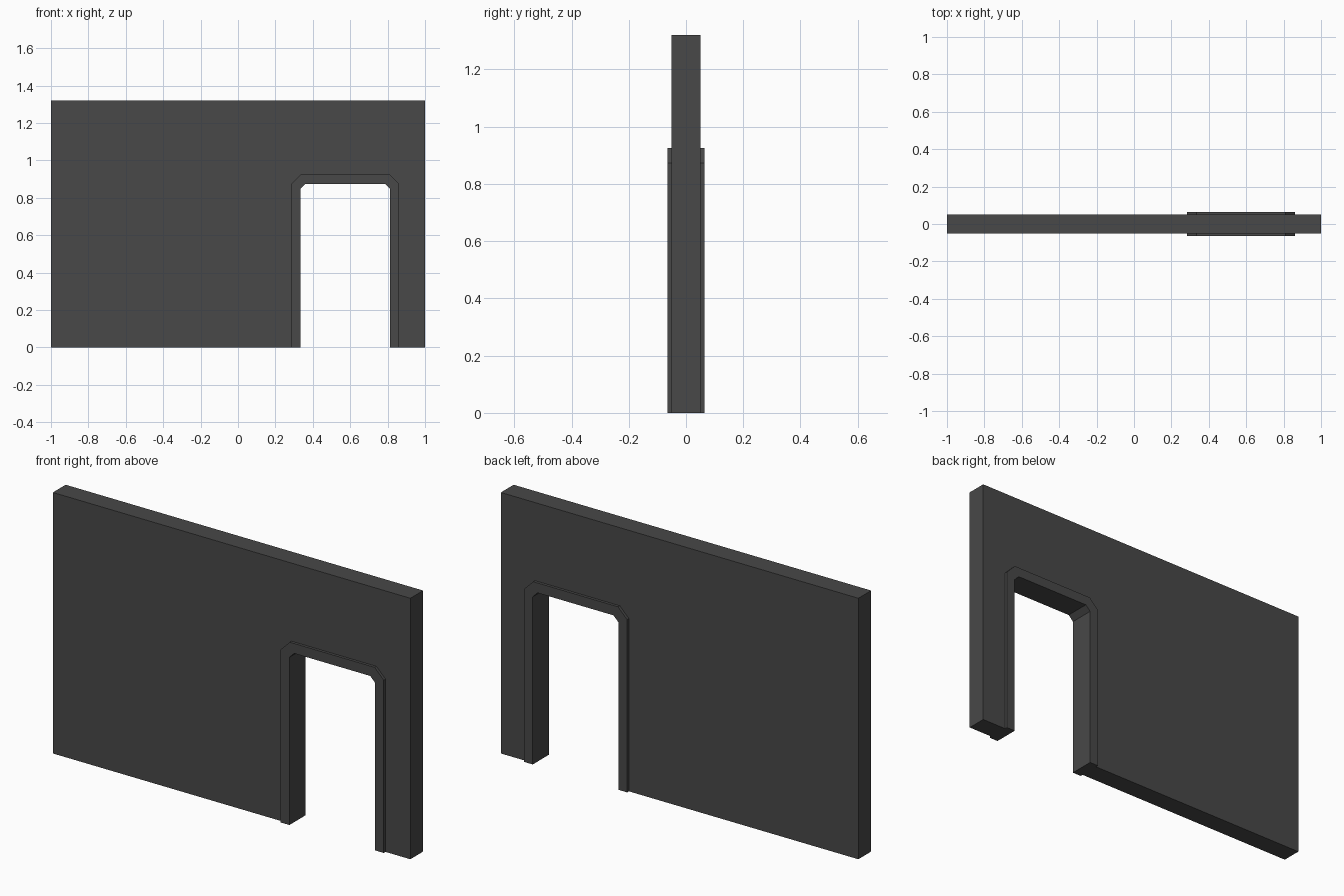
import bpy, bmesh

if "Cube" in bpy.data.objects:
    bpy.data.objects.remove(bpy.data.objects["Cube"])

# One dark grey for everything
grey = bpy.data.materials.new("dark_grey")
grey.diffuse_color = (0.065, 0.065, 0.065, 1)
grey.use_nodes = True
grey.node_tree.nodes["Principled BSDF"].inputs["Base Color"].default_value = grey.diffuse_color


def arch(x0, x1, top, cut):
    """Door outline from bottom left, over the clipped corners, to bottom right."""
    return [(x0, 0), (x0, top - cut), (x0 + cut, top),
            (x1 - cut, top), (x1, top - cut), (x1, 0)]


def slab(name, outline, half_depth):
    """Extrude an x-z outline symmetrically along y."""
    bm = bmesh.new()
    face = bm.faces.new([bm.verts.new((x, -half_depth, z)) for x, z in outline])
    ext = bmesh.ops.extrude_face_region(bm, geom=[face])
    verts = [v for v in ext["geom"] if isinstance(v, bmesh.types.BMVert)]
    bmesh.ops.translate(bm, verts=verts, vec=(0, 2 * half_depth, 0))
    bmesh.ops.recalc_face_normals(bm, faces=bm.faces)
    mesh = bpy.data.meshes.new(name)
    bm.to_mesh(mesh)
    bm.free()
    mesh.materials.append(grey)
    obj = bpy.data.objects.new(name, mesh)
    bpy.context.collection.objects.link(obj)
    return obj


outer = arch(0.284, 0.861, 0.925, 0.051)
inner = arch(0.333, 0.812, 0.875, 0.027)

# Wall, notched to receive the door frame
slab("wall", [(-1, 0), (-1, 1.32), (1, 1.32), (1, 0)] + outer[::-1], 0.051)

# Door frame, standing slightly proud on both sides
slab("door_frame", outer + inner[::-1], 0.065)
